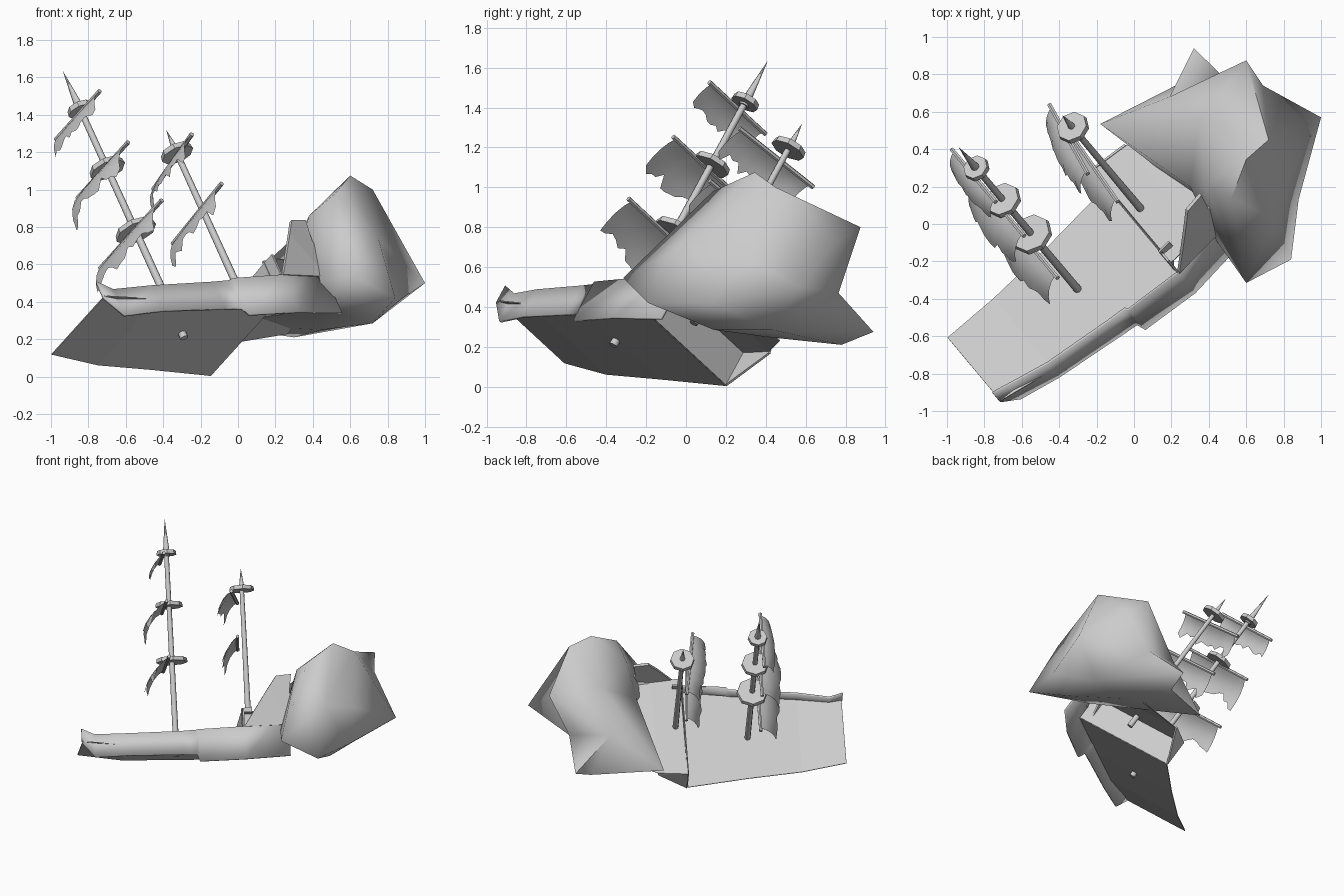
import bpy, bmesh, math, random
from mathutils import Vector, Matrix

if "Cube" in bpy.data.objects:
    bpy.data.objects.remove(bpy.data.objects["Cube"])

random.seed(4)

# Ship frame: l = along the keel, w = to starboard (raised side), u = up the masts
L = Vector((0.766, 0.642, 0.0))
W = Vector((0.523, -0.626, 0.578)).normalized()
U = W.cross(L)
ORIGIN = Vector((-0.30, -0.35, 0.235))


def ship(l, w, u):
    return ORIGIN + L * l + W * w + U * u


def add_object(name, bm, smooth=None):
    mesh = bpy.data.meshes.new(name)
    bm.to_mesh(mesh)
    bm.free()
    ob = bpy.data.objects.new(name, mesh)
    bpy.context.collection.objects.link(ob)
    if smooth:
        bpy.ops.object.select_all(action='DESELECT')
        ob.select_set(True)
        bpy.context.view_layer.objects.active = ob
        bpy.ops.object.shade_smooth_by_angle(angle=math.radians(smooth))
    return ob


def thicken(ob, thickness):
    m = ob.modifiers.new("thickness", 'SOLIDIFY')
    m.thickness = thickness
    m.offset = 0


def grid(name, rows, thickness=0.0, smooth=None):
    """Sheet from rows of ship-frame points."""
    bm = bmesh.new()
    vs = [[bm.verts.new(ship(*p)) for p in r] for r in rows]
    for a, b in zip(vs, vs[1:]):
        for i in range(len(a) - 1):
            bm.faces.new((a[i], a[i + 1], b[i + 1], b[i]))
    bmesh.ops.recalc_face_normals(bm, faces=bm.faces)
    ob = add_object(name, bm, smooth)
    if thickness:
        thicken(ob, thickness)


def panel(name, pts, thickness=0.012):
    """Flat plank panel from an outline in the ship frame."""
    bm = bmesh.new()
    bm.faces.new([bm.verts.new(ship(*p)) for p in pts])
    bmesh.ops.triangulate(bm, faces=bm.faces)
    thicken(add_object(name, bm), thickness)


def rod(name, a, b, r1, r2, sides, smooth=None):
    """Tapered round bar between two ship-frame points."""
    pa, pb = ship(*a), ship(*b)
    axis = pb - pa
    bm = bmesh.new()
    mat = Matrix.Translation((pa + pb) / 2) @ axis.to_track_quat('Z', 'Y').to_matrix().to_4x4()
    bmesh.ops.create_cone(bm, cap_ends=True, segments=sides, radius1=r1, radius2=r2,
                          depth=axis.length, matrix=mat)
    return add_object(name, bm, smooth)


# Main deck sheet, curved up slightly at the end
stations = [(-.70, .27, .05), (-.377, .305, .005), (.017, .34, .0), (.47, .396, .0)]
grid("main_deck", [[(l, -w, u), (l, w, u)] for l, w, u in stations], 0.006)

# Starboard hull side with its rail
side = [(-.705, .262, .04, .144), (-.61, .255, -.07, .10), (-.377, .305, -.075, .09),
        (.017, .345, -.09, .085), (.125, .355, -.097, .088), (.14, .375, -.15, .088),
        (.47, .40, -.15, .093), (.80, .365, -.13, .25)]
grid("starboard_side", [[(l, w, b), (l, w, t)] for l, w, b, t in side], 0.014, 40)

# Raised stern deck, its bulkhead and broken side walls
panel("bulkhead", [(.47, -.396, 0), (.47, -.396, .2), (.47, .30, .2), (.47, .34, .23),
                   (.47, .40, .23), (.47, .40, 0)])
grid("raised_deck", [[(.47, -.396, .2), (.47, .40, .2)], [(.69, -.38, .2), (.69, .385, .2)],
                     [(.96, -.22, .15), (.96, .30, .2)]], 0.006)
panel("port_wall", [(.47, -.396, 0), (.69, -.385, .19), (.69, -.38, .21), (.47, -.396, .21)])
panel("starboard_bulwark", [(.47, .402, .09), (.65, .395, .36), (.72, .385, .46), (.83, .37, .47),
                            (.81, .37, .33), (.95, .33, .28), (.80, .37, .10)], 0.02)
panel("bulkhead_post", [(.46, .32, .02), (.46, .32, .24), (.54, .32, .25), (.54, .32, .2)])

# Masts
rod("main_mast", (0, 0, -.035), (0, 0, 1.46), .022, .017, 8, 50)
rod("main_mast_tip", (0, 0, 1.44), (0, 0, 1.71), .027, .001, 8, 50)
rod("rear_mast", (.535, 0, .10), (.535, 0, 1.19), .022, .016, 8, 50)
rod("rear_mast_tip", (.535, 0, 1.19), (.535, 0, 1.325), .02, .001, 8, 50)

# Octagonal platforms
for i, (l, u, r) in enumerate([(0, .67, .115), (0, 1.08, .10), (0, 1.465, .072), (.535, 1.18, .09)]):
    rod(f"platform_{i}", (l, 0, u - .015), (l, 0, u + .015), r, r * .95, 8)


def sail(name, l, u, half, yaw, out, drop):
    """Torn cloth hanging from a yard and bellying outward."""
    n = 14
    rows = []
    for i in range(n + 1):
        t = i / n * 2 - 1
        reach = (1.0 if abs(t) > .75 else .86) * random.uniform(.74, 1.05)
        row = []
        for s in (0, .25, .5, .75, 1):
            k = s * reach
            belly = out * math.sin(k * math.pi / 2) * (1 - .25 * t * t)
            row.append((l - yaw * t - belly, t * half * .92, u - drop * (k ** 1.4)))
        rows.append(row)
    grid(name, rows, 0, 60)


# Yards and sails: l, u, half length, yaw, sail reach, sail drop
rig = [(-.043, .645, .315, 0, .17, .24), (-.036, 1.065, .26, 0, .17, .22),
       (-.036, 1.425, .225, 0, .10, .15), (.478, 1.12, .255, .04, .13, .17),
       (.485, .78, .28, .02, .13, .20)]
for i, (l, u, half, yaw, out, drop) in enumerate(rig):
    rod(f"yard_{i}", (l + yaw, -half, u), (l - yaw, half, u), .013, .013, 6, 50)
    sail(f"sail_{i}", l, u, half, yaw, out, drop)

# Rock: peaks and hollows linked round a common centre
peaks = [(.60, .345, 1.075), (.72, .45, 1.0), (.52, .135, .98), (.38, .20, .86),
         (1.0, .57, .50), (.60, .875, .80), (.69, .74, .72), (.32, .94, .275),
         (.30, .78, .21), (-.18, .535, .28), (.60, -.315, .545), (.84, -.19, .42),
         (.88, .13, .42), (.72, .14, .285), (.72, .43, .285), (.50, .765, .47),
         (.19, .68, .52), (.30, .20, .60), (.42, -.06, .50), (.84, .28, .65),
         (.45, .40, .25), (.45, .05, .36), (.35, .55, .80), (.75, .03, .74)]
centre = Vector((.52, .36, .56))
bm = bmesh.new()
place = {}
for p in peaks:
    v = bm.verts.new((Vector(p) - centre).normalized())
    place[v] = Vector(p)
bmesh.ops.convex_hull(bm, input=bm.verts)
for v in bm.verts:
    v.co = place[v]
bmesh.ops.recalc_face_normals(bm, faces=bm.faces)
add_object("rock", bm, 75)
